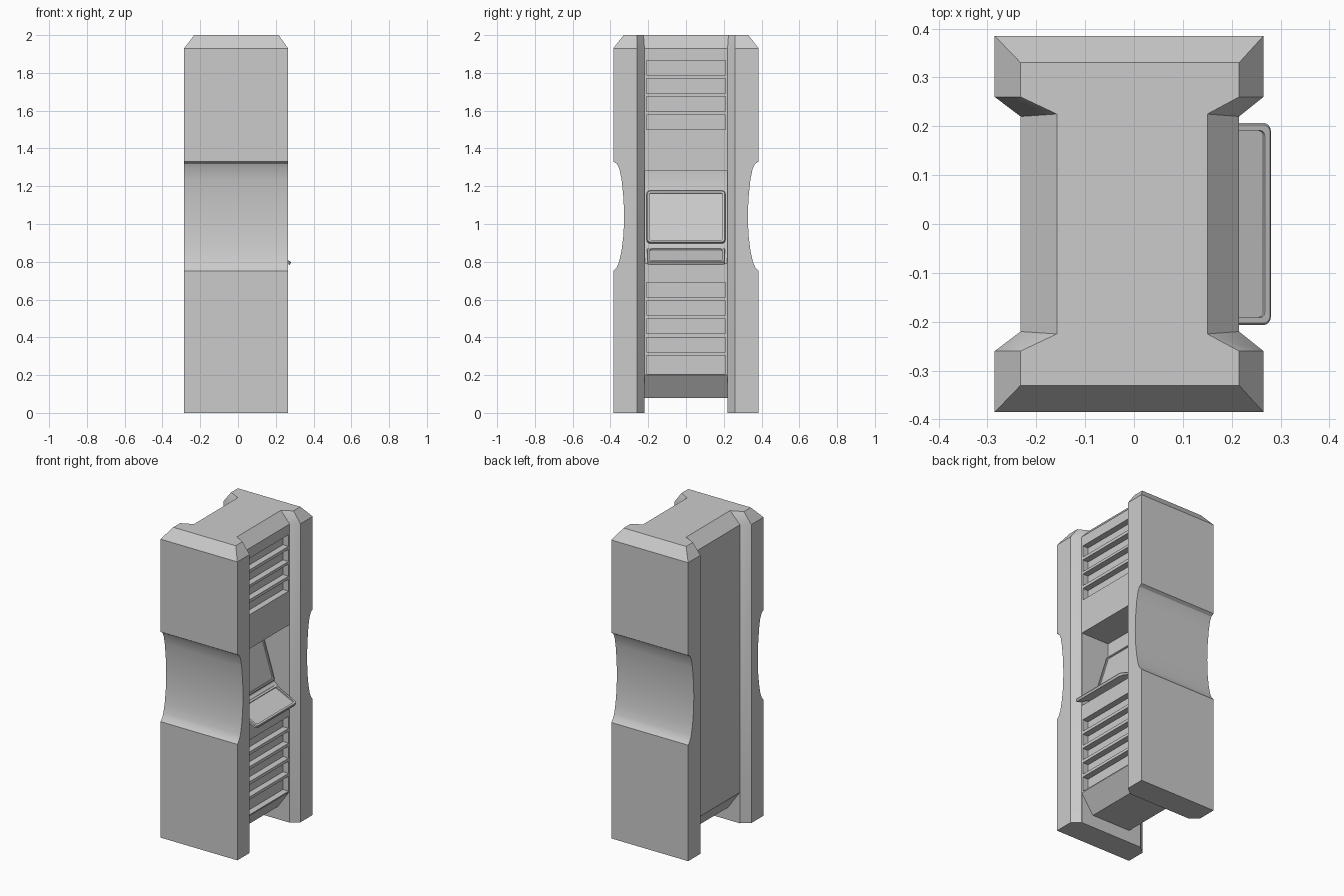
import bpy, bmesh
from math import cos, sin, pi
from mathutils import Vector, Matrix

if "Cube" in bpy.data.objects:
    bpy.data.objects.remove(bpy.data.objects["Cube"])


def make_object(name, bm):
    bmesh.ops.recalc_face_normals(bm, faces=bm.faces)
    mesh = bpy.data.meshes.new(name)
    bm.to_mesh(mesh)
    bm.free()
    ob = bpy.data.objects.new(name, mesh)
    bpy.context.collection.objects.link(ob)
    return ob


def loft(bm, loops):
    """Closed solid through a stack of equal-length point loops."""
    rings = [[bm.verts.new(p) for p in loop] for loop in loops]
    n = len(rings[0])
    for a, b in zip(rings, rings[1:]):
        for i in range(n):
            j = (i + 1) % n
            bm.faces.new((a[i], a[j], b[j], b[i]))
    bm.faces.new(rings[0])
    bm.faces.new(rings[-1])


def smooth(ob, angle=30):
    bpy.ops.object.select_all(action='DESELECT')
    ob.select_set(True)
    bpy.context.view_layer.objects.active = ob
    bpy.ops.object.shade_smooth_by_angle(angle=angle * pi / 180)


# Cabinet shell: I-shaped plan with a bevelled top
def plan(right, left, ys, z):
    half = [(0, ys[0]), (0, ys[1]), (1, ys[2])]
    r = [(right[k], -y, z) for k, y in half] + [(right[k], y, z) for k, y in half[::-1]]
    l = [(left[k], y, z) for k, y in half] + [(left[k], -y, z) for k, y in half[::-1]]
    return r + l


wide = ((0.265, 0.215), (-0.285, -0.232), (0.385, 0.26, 0.22))
inset = ((0.215, 0.15), (-0.232, -0.158), (0.33, 0.26, 0.225))
bm = bmesh.new()
loft(bm, [plan(*wide, 0), plan(*wide, 1.93), plan(*inset, 2.0)])
body = make_object("cabinet_body", bm)

# Cutters, all disjoint, in one mesh
bm = bmesh.new()


def cut_xz(profile, half_y):
    loft(bm, [[(x, y, z) for x, z in profile] for y in (-half_y, half_y)])


# underside gap between the two side panels
cut_xz([(-0.4, -0.1), (0.4, -0.1), (0.4, 0.2), (0.215, 0.2), (0.13, 0.08),
        (-0.147, 0.08), (-0.232, 0.2), (-0.4, 0.2)], 0.219)
# dispensing alcove
cut_xz([(0.4, 1.28), (0.015, 1.28), (0.015, 1.19), (0.11, 0.885),
        (0.215, 0.79), (0.4, 0.79)], 0.218)
# vent slots
slots = [(1.79, 1.865), (1.692, 1.77), (1.597, 1.675), (1.5, 1.577),
         (0.613, 0.69), (0.517, 0.593), (0.42, 0.497), (0.322, 0.4), (0.207, 0.303)]
for z0, z1 in slots:
    cut_xz([(0.175, z0), (0.4, z0), (0.4, z1), (0.175, z1)], 0.21)
# curved waist on both outer panels
waist = [(0.385, 1.33), (0.365, 1.318), (0.352, 1.29), (0.341, 1.235), (0.331, 1.14),
         (0.327, 1.04), (0.331, 0.94), (0.341, 0.86), (0.354, 0.8), (0.367, 0.77), (0.385, 0.75)]
waist = [(0.5, 1.33)] + waist + [(0.5, 0.75)]
for s in (-1, 1):
    loft(bm, [[(x, s * y, z) for y, z in waist] for x in (-0.4, 0.4)])
cutter = make_object("cutter", bm)
cutter.hide_render = True

mod = body.modifiers.new("cuts", 'BOOLEAN')
mod.operation = 'DIFFERENCE'
mod.solver = 'EXACT'
mod.object = cutter
bpy.context.view_layer.objects.active = body
bpy.ops.object.modifier_apply(modifier=mod.name)
bpy.data.objects.remove(cutter)
smooth(body)


# Framed plates: rounded rectangles with a recessed centre
def rounded(hw, hh, r, z):
    pts = []
    for q, (sx, sy) in enumerate([(1, 1), (-1, 1), (-1, -1), (1, -1)]):
        for i in range(5):
            a = (q + i / 4) * pi / 2
            pts.append((sx * (hw - r) + r * cos(a), sy * (hh - r) + r * sin(a), z))
    return pts


def framed_plate(name, low, high, half_w, thick, rim, recess):
    """Plate running from low to high (x, z) with its face outward."""
    low, high = Vector((low[0], 0, low[1])), Vector((high[0], 0, high[1]))
    u, v = Vector((0, 1, 0)), (high - low).normalized()
    n, h = u.cross(v), (high - low).length / 2
    b = bmesh.new()
    loft(b, [rounded(half_w, h, 0.018, -thick),
             rounded(half_w, h, 0.018, -0.004),
             rounded(half_w - 0.004, h - 0.004, 0.015, 0),
             rounded(half_w - rim, h - rim, 0.01, 0),
             rounded(half_w - rim, h - rim, 0.01, -recess)])
    m = Matrix((u, v, n)).transposed().to_4x4()
    m.translation = (low + high) / 2
    b.transform(m)
    smooth(make_object(name, b))


framed_plate("display_panel", (0.122, 0.902), (0.036, 1.178), 0.208, 0.03, 0.014, 0.008)
framed_plate("tray", (0.282, 0.8), (0.125, 0.876), 0.207, 0.018, 0.016, 0.008)
